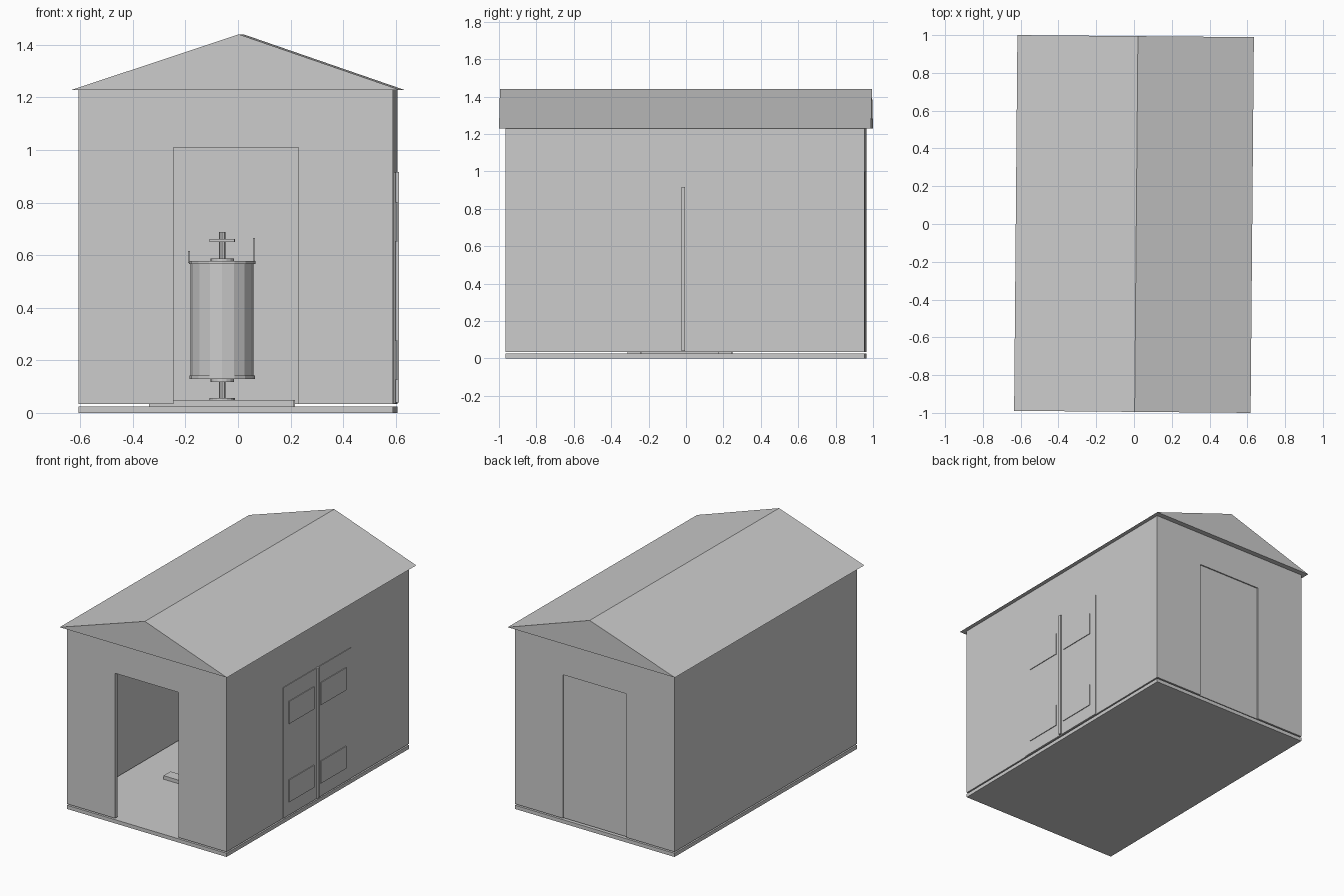
import bpy, bmesh, math
from mathutils import Matrix, Vector

if "Cube" in bpy.data.objects:
    bpy.data.objects.remove(bpy.data.objects["Cube"])

# The whole shed is turned very slightly about z
TURN = Matrix.Rotation(math.radians(-0.5), 4, 'Z')


def finish(name, bm):
    bmesh.ops.recalc_face_normals(bm, faces=bm.faces)
    bm.transform(TURN)
    mesh = bpy.data.meshes.new(name)
    bm.to_mesh(mesh)
    bm.free()
    ob = bpy.data.objects.new(name, mesh)
    bpy.context.collection.objects.link(ob)
    return ob


def box(name, x0, x1, y0, y1, z0, z1):
    bm = bmesh.new()
    bmesh.ops.create_cube(bm, size=1)
    bmesh.ops.scale(bm, vec=(x1 - x0, y1 - y0, z1 - z0), verts=bm.verts)
    bmesh.ops.translate(bm, vec=((x0 + x1) / 2, (y0 + y1) / 2, (z0 + z1) / 2), verts=bm.verts)
    return finish(name, bm)


def prism(name, profile, y0, y1):
    """Extrude an x-z outline along y."""
    bm = bmesh.new()
    face = bm.faces.new([bm.verts.new((x, y0, z)) for x, z in profile])
    new = bmesh.ops.extrude_face_region(bm, geom=[face])["geom"]
    bmesh.ops.translate(bm, vec=(0, y1 - y0, 0),
                        verts=[v for v in new if isinstance(v, bmesh.types.BMVert)])
    return finish(name, bm)


def cylinder(name, x, y, z0, z1, r, sides=16):
    bm = bmesh.new()
    bmesh.ops.create_cone(bm, cap_ends=True, segments=sides, radius1=r, radius2=r, depth=z1 - z0)
    bmesh.ops.translate(bm, vec=(x, y, (z0 + z1) / 2), verts=bm.verts)
    return finish(name, bm)


W, L, T = 0.598, 0.959, 0.025        # half width, half length, wall thickness
Z0, Z1 = 0.034, 1.23                 # wall bottom and top
DL, DR = -0.237, 0.238               # doorway sides

# Floor slab and closed gable roof
box("floor_slab", -W, W, -L, L, 0, 0.025)
prism("roof", [(-0.626, 1.228), (0.626, 1.228), (0.012, 1.44)], -0.9945, 0.9945)


# End walls, each with a doorway cut out of the outline
def end_wall(name, y0, y1, top):
    prism(name, [(-W, Z0), (DL, Z0), (DL, top), (DR, top), (DR, Z0),
                 (W, Z0), (W, Z1), (-W, Z1)], y0, y1)


end_wall("front_wall", -L, -L + T, 1.01)
end_wall("back_wall", L - T, L, 1.0)
box("back_door", DL, DR, L - T, L - 0.008, Z0, 1.0)

# Side walls
for name, s in (("left_wall", -1), ("right_wall", 1)):
    box(name, *sorted((s * W, s * (W - T))), -L + T, L - T, Z0, Z1)

# Double door on the right wall, with raised panels and a centre strip
for side, y0, y1, p0, p1 in (("front", -0.366, -0.017, -0.312, -0.05),
                             ("back", -0.003, 0.343, 0.022, 0.287)):
    box(f"side_door_{side}", W - 0.005, W + 0.004, y0, y1, 0.036, 0.915)
    for level, z0, z1 in (("lower", 0.125, 0.275), ("upper", 0.652, 0.803)):
        box(f"side_door_panel_{side}_{level}", W, W + 0.009, p0, p1, z0, z1)
box("side_door_centre_strip", W, W + 0.014, -0.02, 0.0, 0.04, 0.917)

# Drum machine inside: feet, beam, post, drum and top fittings
CX, CY = -0.06, -0.03
for name, y in (("front_foot", -0.275), ("back_foot", 0.21)):
    box(name, -0.335, 0.215, y - 0.037, y + 0.037, 0.025, 0.049)
box("foot_beam", CX - 0.035, CX + 0.035, -0.24, 0.175, 0.025, 0.049)
cylinder("base_flange", CX, CY, 0.049, 0.057, 0.048)
cylinder("centre_post", CX, CY, 0.049, 0.688, 0.012, 8)
cylinder("lower_flange", CX, CY, 0.118, 0.13, 0.045)
cylinder("drum_bottom_rim", CX, CY, 0.128, 0.142, 0.125)
cylinder("drum", CX, CY, 0.14, 0.568, 0.12)
cylinder("drum_top_rim", CX, CY, 0.566, 0.578, 0.127)
cylinder("upper_flange", CX, CY, 0.577, 0.587, 0.045)
box("top_handle", CX - 0.048, CX + 0.048, CY - 0.02, CY + 0.02, 0.65, 0.662)
box("left_upright", CX - 0.13, CX - 0.122, CY - 0.01, CY + 0.01, 0.57, 0.615)
box("right_upright", CX + 0.117, CX + 0.125, CY - 0.01, CY + 0.01, 0.57, 0.665)
